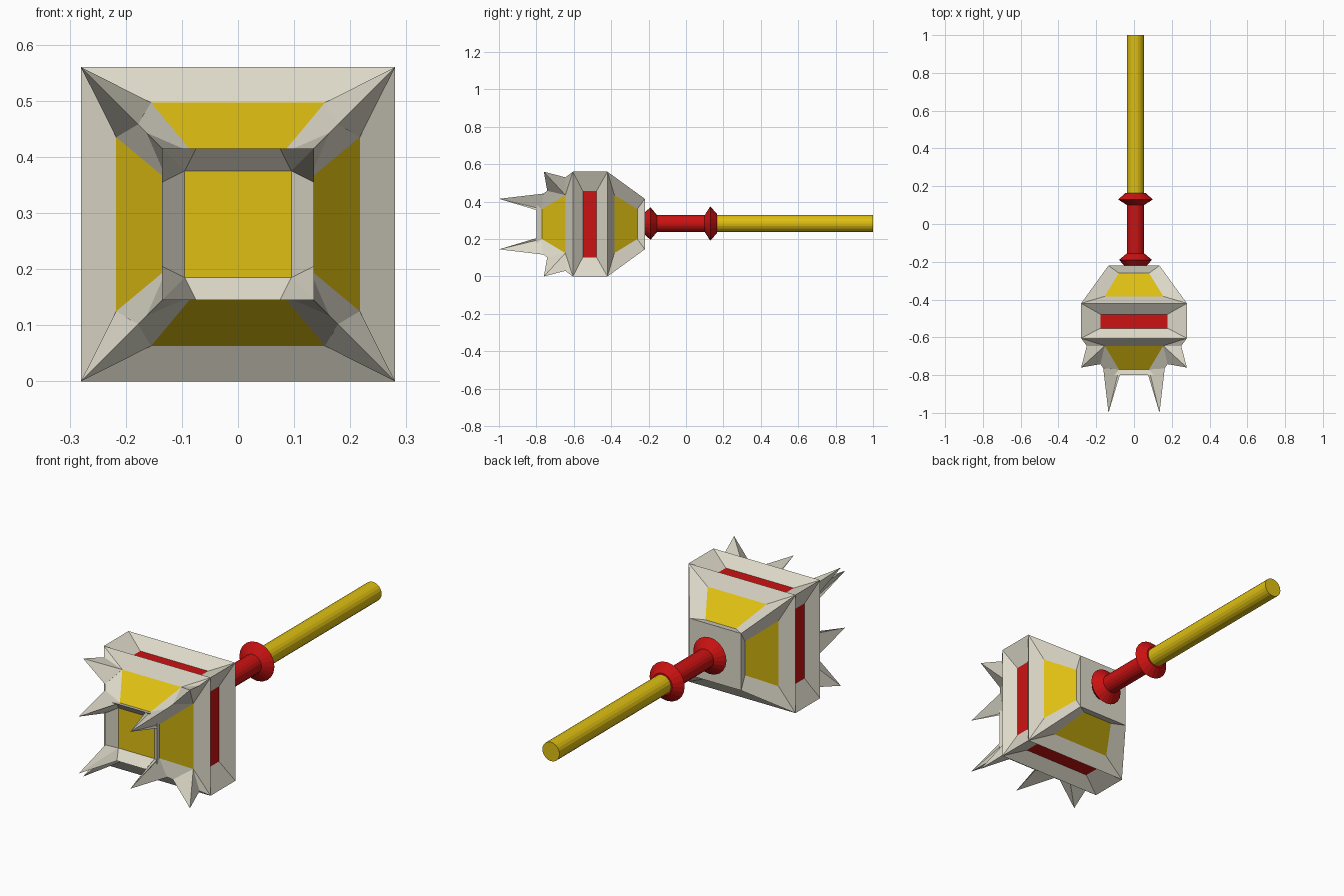
import bpy, bmesh, math
from mathutils import Vector, Matrix

if "Cube" in bpy.data.objects:
    bpy.data.objects.remove(bpy.data.objects["Cube"])

CZ = 0.28  # height of the long axis


def material(name, rgb):
    m = bpy.data.materials.new(name)
    m.diffuse_color = (*rgb, 1)
    m.use_nodes = True
    m.node_tree.nodes["Principled BSDF"].inputs["Base Color"].default_value = m.diffuse_color
    return m


BONE = material("bone white", (0.72, 0.69, 0.58))
GOLD = material("gold yellow", (0.73, 0.52, 0.006))
RED = material("red", (0.60, 0.006, 0.006))


def finish(name, bm, mats, loc):
    bmesh.ops.remove_doubles(bm, verts=bm.verts, dist=0.0005)
    bmesh.ops.recalc_face_normals(bm, faces=bm.faces)
    me = bpy.data.meshes.new(name)
    bm.to_mesh(me)
    bm.free()
    for m in mats:
        me.materials.append(m)
    ob = bpy.data.objects.new(name, me)
    ob.location = loc
    bpy.context.collection.objects.link(ob)
    return ob


# Head: square rings along y, each side with a sunken coloured panel
def face(bm, pts, mat=0):
    bm.faces.new([bm.verts.new(p) for p in pts]).material_index = mat


def sunk_panel(bm, outer, inner, mat):
    for i in range(4):
        j = (i + 1) % 4
        face(bm, [outer[i], outer[j], inner[j], inner[i]])
    face(bm, inner, mat)


def strip(a, b):
    """quad from two (y, half width, height) rows"""
    (ya, wa, ha), (yb, wb, hb) = a, b
    return [Vector(p) for p in ((-wa, ya, ha), (wa, ya, ha), (wb, yb, hb), (-wb, yb, hb))]


def square(y, h):
    return [Vector(p) for p in ((-h, y, -h), (h, y, -h), (h, y, h), (-h, y, h))]


bm = bmesh.new()
F, B, M = 0.135, 0.135, 0.28
segments = [  # outer rows, inner rows, colour
    ((-0.80, F, F), (-0.605, M, M), (-0.77, 0.08, 0.127), (-0.645, 0.155, 0.217), 1),
    ((-0.605, M, M), (-0.42, M, M), (-0.552, 0.178, 0.235), (-0.478, 0.178, 0.235), 2),
    ((-0.42, M, M), (-0.22, B, B), (-0.383, 0.155, 0.217), (-0.26, 0.08, 0.127), 1),
]
for k in range(4):
    rot = Matrix.Rotation(k * math.pi / 2, 3, 'Y')
    for o1, o2, i1, i2, mat in segments:
        sunk_panel(bm, [rot @ p for p in strip(o1, o2)], [rot @ p for p in strip(i1, i2)], mat)
sunk_panel(bm, square(-0.80, F), square(-0.76, 0.095), 1)
face(bm, square(-0.22, B))
finish("mace_head", bm, [BONE, GOLD, RED], (0, 0, CZ))


# Spikes: faceted cones on the four corners, mirrored in x and z
def spikes(name, tip, ring, root):
    for sx, xn in ((-1, "left"), (1, "right")):
        for sz, zn in ((-1, "lower"), (1, "upper")):
            bm = bmesh.new()
            f = lambda p: (p[0] * sx, p[1], p[2] * sz)
            for i, p in enumerate(ring):
                q = ring[(i + 1) % len(ring)]
                face(bm, [f(p), f(q), f(tip)])
                face(bm, [f(q), f(p), f(root)])
            finish(f"{name}_{zn}_{xn}", bm, [BONE], (0, 0, CZ))


spikes("front_spike", (0.135, -1.0, 0.135),
       [(0.075, -0.80, 0.135), (0.095, -0.76, 0.095), (0.135, -0.80, 0.075),
        (0.127, -0.77, 0.08), (0.163, -0.763, 0.163), (0.08, -0.77, 0.127)],
       (0.115, -0.745, 0.115))
spikes("ridge_spike", (0.28, -0.76, 0.28),
       [(0.178, -0.742, 0.178), (0.217, -0.645, 0.155),
        (0.25, -0.645, 0.25), (0.155, -0.645, 0.217)],
       (0.18, -0.65, 0.18))


# Handle: lathed profiles (y, radius) around the long axis
def lathe(name, profile, mat, n=20):
    bm = bmesh.new()
    rings = [[bm.verts.new((r * math.cos(2 * math.pi * i / n), y, r * math.sin(2 * math.pi * i / n)))
              for i in range(n)] for y, r in profile]
    for a, b in zip(rings, rings[1:]):
        for i in range(n):
            j = (i + 1) % n
            bm.faces.new((a[i], a[j], b[j], b[i]))
    bm.faces.new(rings[0])
    bm.faces.new(rings[-1])
    return finish(name, bm, [mat], (0.008, 0, 0.283))


lathe("grip_with_collars", [(-0.225, 0.055), (-0.19, 0.087), (-0.155, 0.045), (0.10, 0.045),
                            (0.13, 0.092), (0.165, 0.052)], RED)
lathe("handle_rod", [(0.15, 0.045), (1.0, 0.045)], GOLD)
